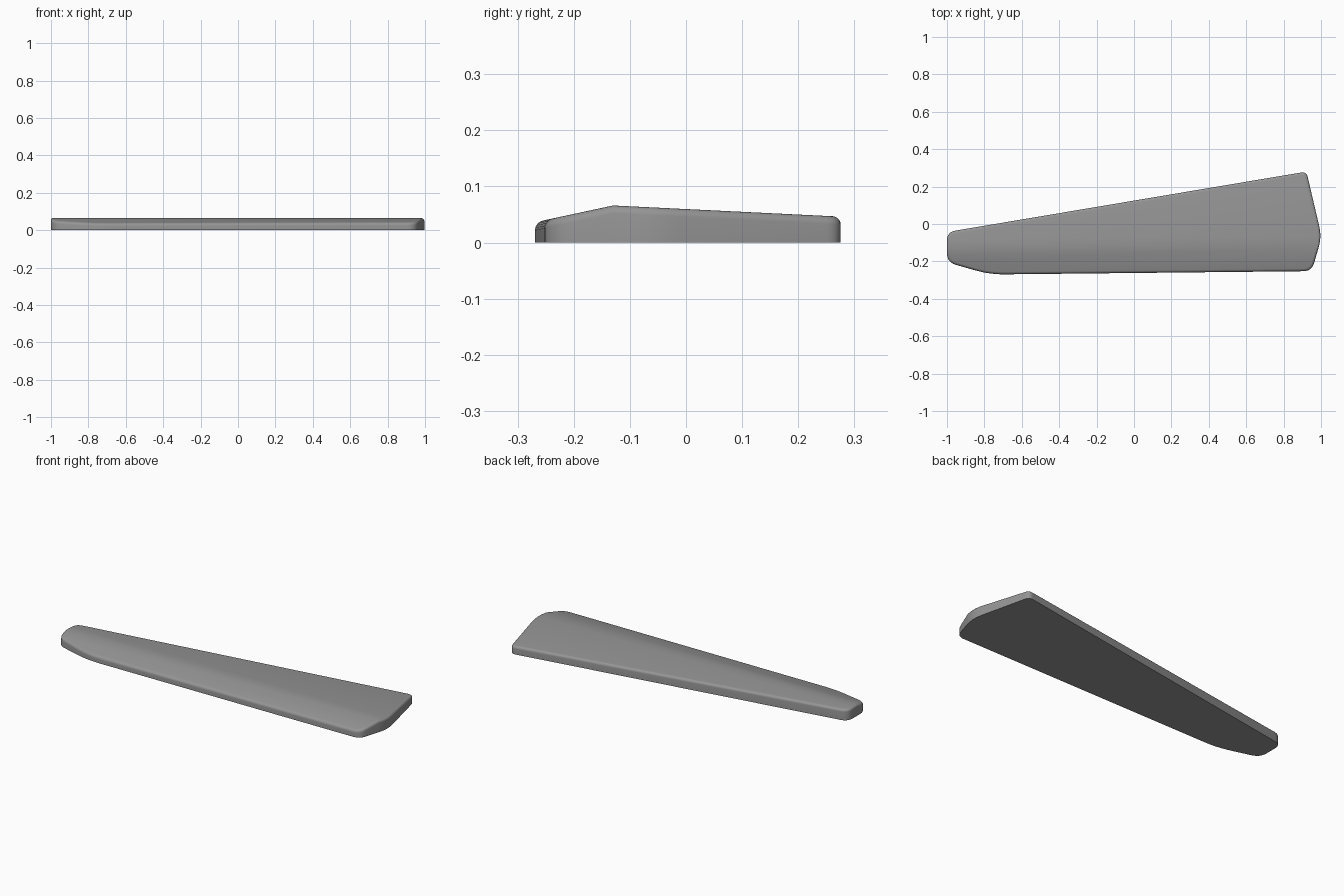
import bpy, bmesh
from mathutils import Vector

if "Cube" in bpy.data.objects:
    bpy.data.objects.remove(bpy.data.objects["Cube"])

RIDGE_Y = -0.13

# Outline corners: x, y, rounding distance
CORNERS = [
    (-1.0, -0.205, 0.05), (-0.77, -0.27, 0.08), (0.95, -0.252, 0.045),
    (1.004, -0.07, 0.06), (0.922, 0.28, 0.03), (-1.0, -0.043, 0.045),
]


def rounded_outline(corners, steps=6):
    """Replace each corner with a short quadratic curve."""
    points = []
    for i, (x, y, cut) in enumerate(corners):
        p = Vector((x, y))
        a = Vector(corners[i - 1][:2])
        b = Vector(corners[(i + 1) % len(corners)][:2])
        start = p + (a - p).normalized() * cut
        end = p + (b - p).normalized() * cut
        for s in range(steps + 1):
            t = s / steps
            points.append(start * (1 - t) ** 2 + p * 2 * t * (1 - t) + end * t ** 2)
    return points


def roof(y):
    """Height of the two top slopes that meet at the ridge."""
    slope = 0.215 if y < RIDGE_Y else -0.049
    return 0.066 + slope * (y - RIDGE_Y)


# Flat prism, split along the ridge line
bm = bmesh.new()
base = bm.faces.new([bm.verts.new((p.x, p.y, 0)) for p in rounded_outline(CORNERS)])
top = bmesh.ops.extrude_face_region(bm, geom=[base], use_keep_orig=True)
for v in top["geom"]:
    if isinstance(v, bmesh.types.BMVert):
        v.co.z = 0.05
bmesh.ops.bisect_plane(bm, geom=bm.verts[:] + bm.edges[:] + bm.faces[:],
                       plane_co=(0, RIDGE_Y, 0), plane_no=(0, 1, 0))

# Raise the top into two slopes
for v in bm.verts:
    if v.co.z > 0.01:
        v.co.z = roof(v.co.y)
bmesh.ops.recalc_face_normals(bm, faces=bm.faces[:])

# Round the upper rim
rim = [e for e in bm.edges
       if all(v.co.z > 0.01 for v in e.verts)
       and any(abs(f.normal.z) < 0.1 for f in e.link_faces)]
bmesh.ops.bevel(bm, geom=rim, offset=0.014, segments=5, profile=0.5,
                affect='EDGES', clamp_overlap=False)
bmesh.ops.recalc_face_normals(bm, faces=bm.faces[:])

mesh = bpy.data.meshes.new("tapered_wedge")
bm.to_mesh(mesh)
bm.free()
wedge = bpy.data.objects.new("tapered_wedge", mesh)
bpy.context.collection.objects.link(wedge)

grey = bpy.data.materials.new("plain grey")
grey.diffuse_color = (0.3, 0.3, 0.3, 1)
grey.use_nodes = True
grey.node_tree.nodes["Principled BSDF"].inputs["Base Color"].default_value = grey.diffuse_color
mesh.materials.append(grey)

bpy.context.view_layer.objects.active = wedge
wedge.select_set(True)
bpy.ops.object.shade_smooth_by_angle(angle=0.6)
